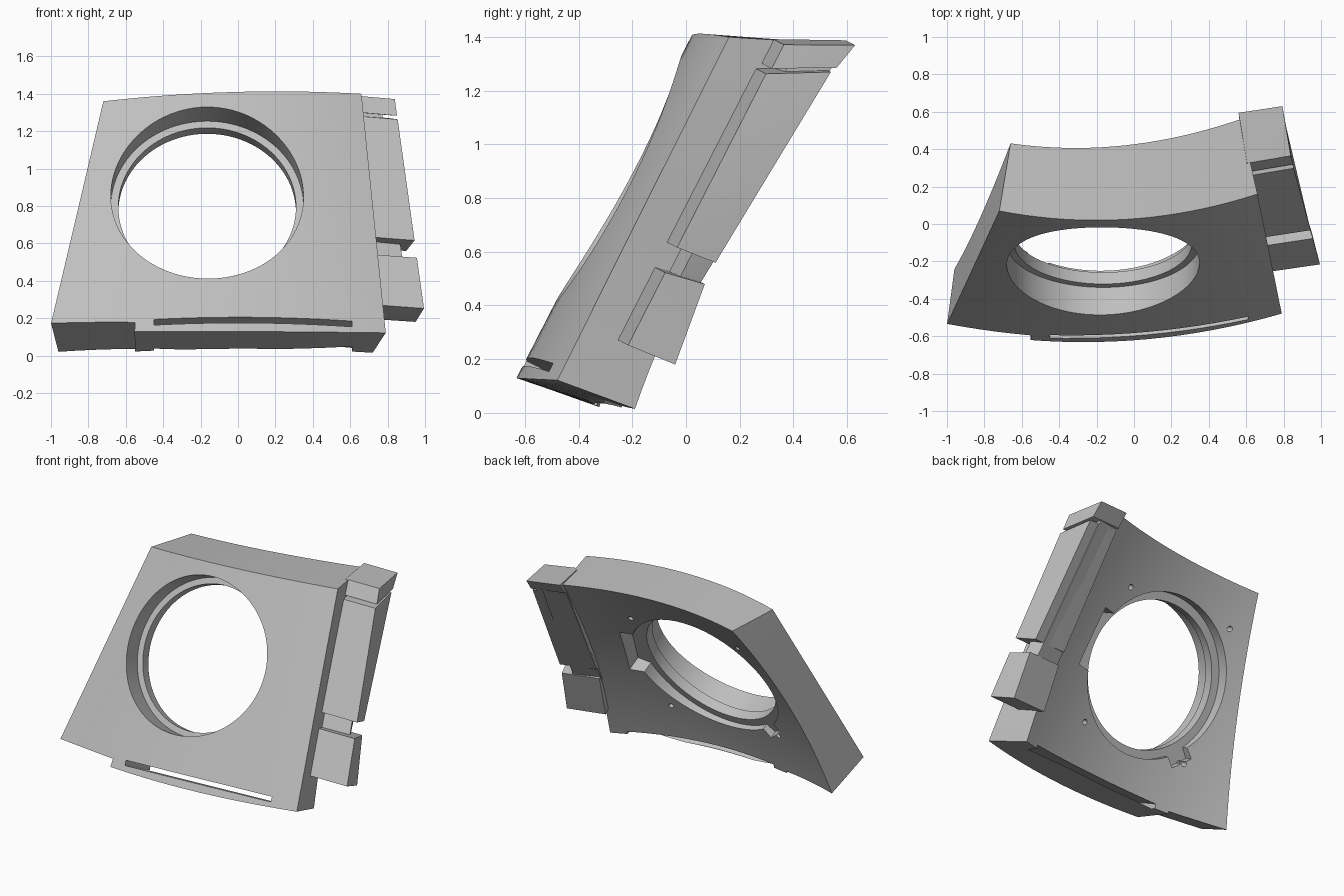
import bpy, bmesh, math
from mathutils import Matrix, Vector

if "Cube" in bpy.data.objects:
    bpy.data.objects.remove(bpy.data.objects["Cube"])

# Local frame: x across, y up along the panel, z out of its front face
TILT = Matrix.Rotation(math.radians(62.9), 4, 'X')

grey = bpy.data.materials.new("plain grey")
grey.use_nodes = True
COLOUR = (0.52, 0.52, 0.52, 1)
grey.diffuse_color = COLOUR
grey.node_tree.nodes["Principled BSDF"].inputs["Base Color"].default_value = COLOUR


def finish(name, bm):
    bmesh.ops.recalc_face_normals(bm, faces=bm.faces)
    mesh = bpy.data.meshes.new(name)
    bm.to_mesh(mesh)
    bm.free()
    mesh.materials.append(grey)
    obj = bpy.data.objects.new(name, mesh)
    bpy.context.collection.objects.link(obj)
    obj.matrix_world = TILT
    return obj


def through(a, b, c, t):
    """Smooth curve through three points."""
    return (a * (2 * t - 1) * (t - 1) + b * 4 * t * (1 - t) + c * t * (2 * t - 1))


def curved_slab(name, front, back, n):
    """Solid between two curved patches, each given by three rows of three points."""
    bm = bmesh.new()
    grids = []
    for rows in (front, back):
        rows = [[Vector(p) for p in row] for row in rows]
        grids.append([[bm.verts.new(through(*[through(*r, i / n) for r in rows], j / n))
                       for i in range(n + 1)] for j in range(n + 1)])
    f, b = grids
    for g in grids:
        for j in range(n):
            for i in range(n):
                bm.faces.new((g[j][i], g[j][i + 1], g[j + 1][i + 1], g[j + 1][i]))
    for k in range(n):
        for e in (0, n):
            bm.faces.new((f[e][k], f[e][k + 1], b[e][k + 1], b[e][k]))
            bm.faces.new((f[k][e], f[k + 1][e], b[k + 1][e], b[k][e]))
    return finish(name, bm)


def hull(name, points):
    bm = bmesh.new()
    for p in points:
        bm.verts.new(p)
    bmesh.ops.convex_hull(bm, input=bm.verts)
    bmesh.ops.dissolve_limit(bm, angle_limit=0.01, verts=bm.verts, edges=bm.edges)
    return finish(name, bm)


def cylinder(x, y, z0, z1, radius, sides=96):
    bm = bmesh.new()
    bmesh.ops.create_cone(bm, cap_ends=True, segments=sides, radius1=radius, radius2=radius,
                          depth=z1 - z0, matrix=Matrix.Translation((x, y, (z0 + z1) / 2)))
    return finish("cutter", bm)


def box(centre, size, degrees=0):
    bm = bmesh.new()
    m = (Matrix.Translation(centre) @ Matrix.Rotation(math.radians(degrees), 4, 'Z')
         @ Matrix.Diagonal((*size, 1)))
    bmesh.ops.create_cube(bm, size=1, matrix=m)
    return finish("cutter", bm)


def cut(target, cutter):
    cutter.hide_render = True
    mod = target.modifiers.new("cut", 'BOOLEAN')
    mod.operation = 'DIFFERENCE'
    mod.solver = 'EXACT'
    mod.object = cutter
    bpy.context.view_layer.objects.active = target
    bpy.ops.object.modifier_apply(modifier=mod.name)
    bpy.data.objects.remove(cutter)


# Curved panel
panel = curved_slab(
    "panel",
    [[(-1.01, -0.14, 0.554), (-0.11, -0.171, 0.618), (0.79, -0.11, 0.482)],
     [(-0.865, 0.55, 0.556), (-0.07, 0.55, 0.618), (0.725, 0.605, 0.489)],
     [(-0.72, 1.242, 0.557), (-0.03, 1.266, 0.619), (0.66, 1.319, 0.495)]],
    [[(-0.965, -0.12, 0.218), (-0.12, -0.123, 0.319), (0.72, -0.073, 0.176)],
     [(-0.825, 0.62, 0.285), (-0.085, 0.64, 0.355), (0.65, 0.69, 0.215)],
     [(-0.66, 1.38, 0.222), (-0.05, 1.415, 0.252), (0.57, 1.479, 0.127)]],
    20)

# Stepped round opening: front bore, narrow flange, back recess
CX, CY = -0.165, 0.66
FLANGE_BACK = 0.385
cut(panel, cylinder(CX, CY, 0.455, 0.9, 0.515))
cut(panel, cylinder(CX, CY, -0.2, 0.9, 0.475))
cut(panel, cylinder(CX, CY, -0.2, FLANGE_BACK, 0.53))

# Notches in the back recess
cut(panel, box((CX + 0.44, CY + 0.05, FLANGE_BACK - 0.25), (0.28, 0.40, 0.5), 8))
a = math.radians(229)
cut(panel, box((CX + 0.53 * math.cos(a), CY + 0.53 * math.sin(a), FLANGE_BACK - 0.25),
               (0.14, 0.15, 0.5), 229))

# Screw holes in the back
for sx in (-1, 1):
    for sy in (-1, 1):
        cut(panel, cylinder(CX + 0.41 * sx, CY + 0.45 * sy, 0.0, 0.40, 0.018, 16))

# Long slot and the raised lower corner
cut(panel, box((0.08, -0.097, 0.4), (1.06, 0.034, 1.2), 2))
cut(panel, box((-0.86, -0.297, 0.4), (0.6, 0.4, 1.2), -3))


# Side blocks follow the sloping edge of the panel
def edge_x(y):
    return 0.78 - 0.091 * y


def side_block(name, low, high, front_z, reach):
    """low and high each hold front height, back height and back depth."""
    points = []
    for front_y, back_y, back_z in (low, high):
        for y, z, shift in ((front_y, front_z, 0), (back_y, back_z, -0.045)):
            outer = edge_x(front_y) + reach - 0.033 * front_y + shift
            points.append((edge_x(front_y) - 0.05 + shift, y, z + (0.04 if shift else 0)))
            points.append((outer, y, z - (0 if shift else 0.045)))
    return hull(name, points)


blocks = [
    side_block("lower_side_block", (0.126, 0.142, 0.118), (0.43, 0.459, 0.156), 0.352, 0.23),
    side_block("middle_side_block", (0.533, 0.548, 0.157), (1.26, 1.376, 0.098), 0.355, 0.23),
    side_block("upper_side_block", (1.287, 1.40, 0.086), (1.387, 1.506, 0.063), 0.345, 0.23),
    side_block("side_rail", (0.40, 0.42, 0.175), (1.32, 1.43, 0.10), 0.295, 0.155),
]

# Hollow the back of the middle block
cut(blocks[1], cylinder(0.0, 0.0, -0.9, -0.8, 0.1, 8))

for obj in [panel] + blocks:
    bpy.ops.object.select_all(action='DESELECT')
    obj.select_set(True)
    bpy.context.view_layer.objects.active = obj
    bpy.ops.object.shade_smooth_by_angle(angle=math.radians(25))
